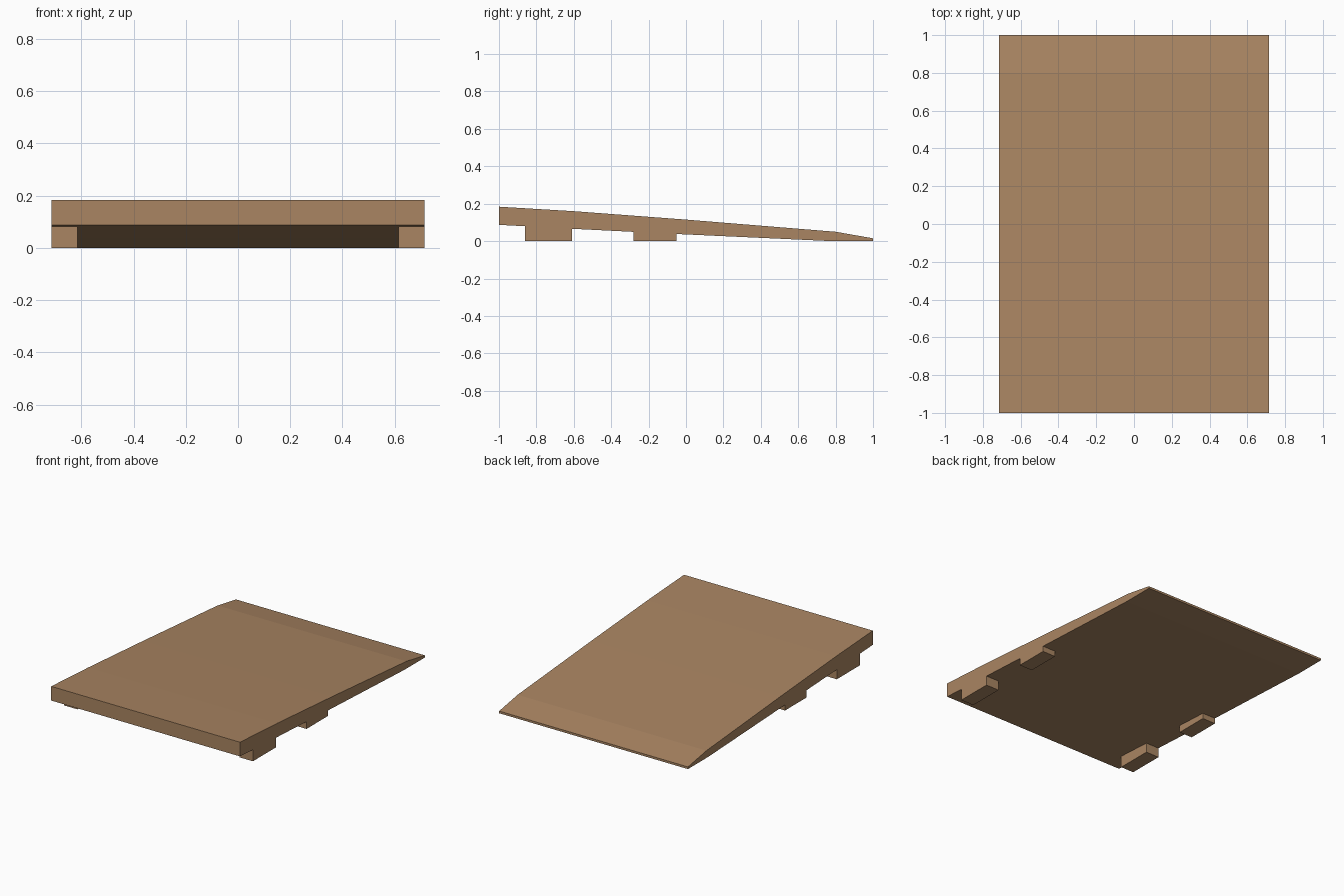
import bpy

cube = bpy.data.objects.get("Cube")
if cube:
    bpy.data.objects.remove(cube, do_unlink=True)

HALF_WIDTH = 0.715
FOOT_INNER = 0.615

wood = bpy.data.materials.new("tan_wood")
wood.use_nodes = True
tan = (0.40, 0.235, 0.122, 1)
wood.diffuse_color = tan
wood.node_tree.nodes["Principled BSDF"].inputs["Base Color"].default_value = tan


def extrude_profile(name, profile, x0, x1):
    """Solid made by sweeping a (y, z) outline from x0 to x1."""
    n = len(profile)
    verts = [(x, y, z) for x in (x0, x1) for y, z in profile]
    faces = [tuple(reversed(range(n))), tuple(range(n, 2 * n))]
    faces += [(i, (i + 1) % n, (i + 1) % n + n, i + n) for i in range(n)]
    mesh = bpy.data.meshes.new(name)
    mesh.from_pydata(verts, [], faces)
    mesh.materials.append(wood)
    obj = bpy.data.objects.new(name, mesh)
    bpy.context.collection.objects.link(obj)
    return obj


# Sloping deck: underside from front to back, then the top back again
underside = [(-1, 0.087), (-0.61, 0.066), (-0.05, 0.038), (0.78, 0)]
top = [(1, 0), (1, 0.015), (0.8, 0.05), (0, 0.115), (-0.6, 0.16), (-1, 0.184)]
extrude_profile("ramp_deck", underside + top, -HALF_WIDTH, HALF_WIDTH)

# Two feet under each side edge, meeting the sloped underside
feet = {
    "front_foot": [(-0.86, 0), (-0.61, 0), (-0.61, 0.066), (-0.86, 0.0795)],
    "middle_foot": [(-0.28, 0), (-0.05, 0), (-0.05, 0.038), (-0.28, 0.0495)],
}
for name, outline in feet.items():
    extrude_profile("left_" + name, outline, FOOT_INNER, HALF_WIDTH)
    extrude_profile("right_" + name, outline, -HALF_WIDTH, -FOOT_INNER)
